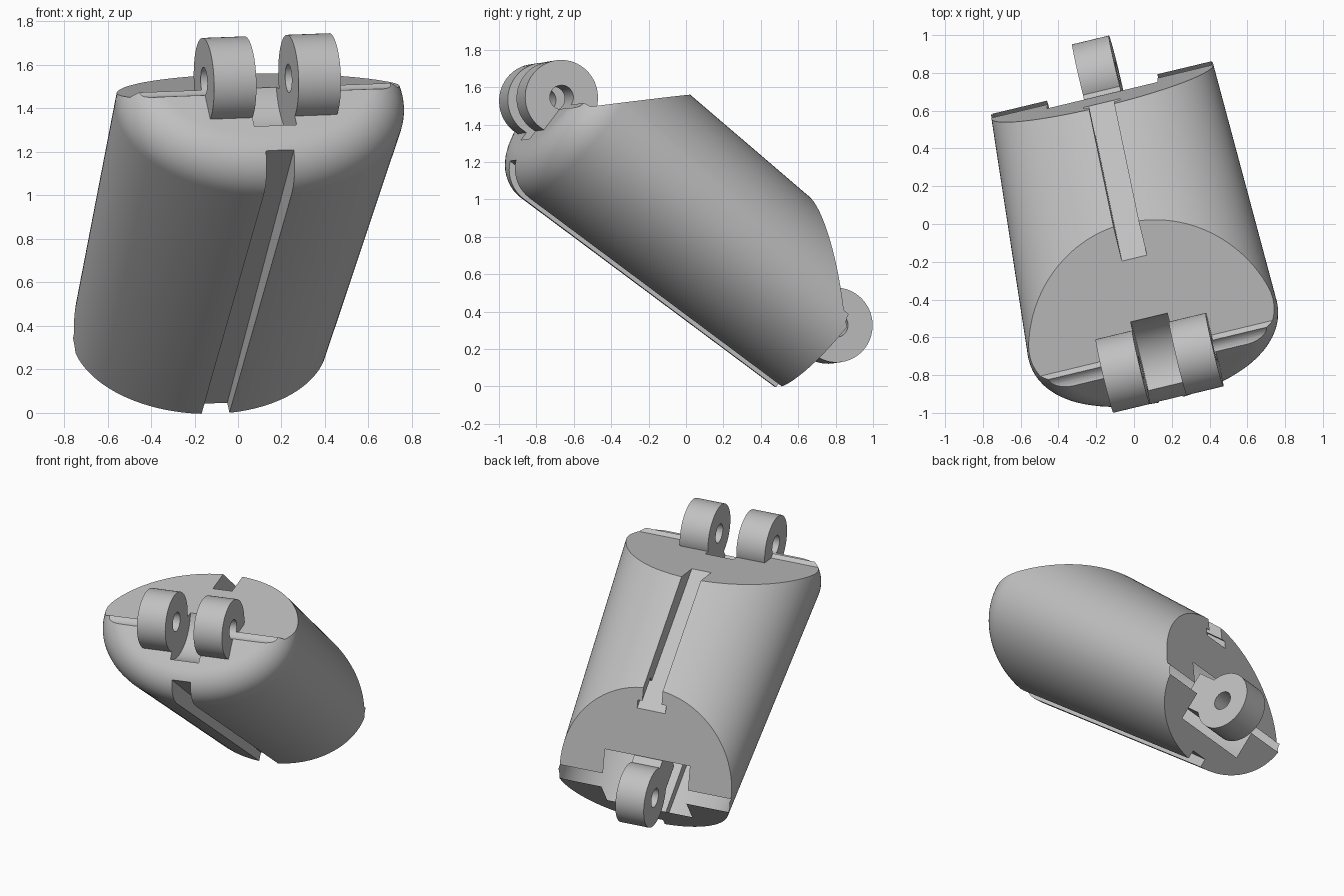
import bpy, bmesh
from math import sin, cos, pi, sqrt, radians
from mathutils import Matrix, Vector

if "Cube" in bpy.data.objects:
    bpy.data.objects.remove(bpy.data.objects["Cube"])

# Local frame: x along the hinge pins, y along the segment, z to its upper side
hinge = Vector((0.135, -0.735, 1.535))
along = Vector((-0.162, 0.771, -0.616)).normalized()
across = Vector((0.972, 0.233, 0.036))
across = (across - along * across.dot(along)).normalized()
up = across.cross(along)
frame = Matrix((across, along, up)).transposed().to_4x4()
frame.translation = hinge

LENGTH = 1.965      # distance between the two hinges
END = 0.03          # gap from hinge to flat end
SHELF = 0.1         # gap from hinge to sloped end
PIN, KNUCKLE, CLEAR = 0.065, 0.2, 0.25

grey = bpy.data.materials.new("plain grey")
grey.use_nodes = True
colour = (0.53, 0.53, 0.53, 1)
grey.diffuse_color = colour
grey.node_tree.nodes["Principled BSDF"].inputs["Base Color"].default_value = colour


def loft(name, rings):
    """Closed solid through a list of point rings."""
    bm = bmesh.new()
    loops = [[bm.verts.new(p) for p in ring] for ring in rings]
    n = len(loops[0])
    for a, b in zip(loops, loops[1:]):
        for i in range(n):
            j = (i + 1) % n
            bm.faces.new((a[i], a[j], b[j], b[i]))
    bm.faces.new(loops[0][::-1])
    bm.faces.new(loops[-1])
    bmesh.ops.recalc_face_normals(bm, faces=bm.faces)
    mesh = bpy.data.meshes.new(name)
    bm.to_mesh(mesh)
    bm.free()
    mesh.materials.append(grey)
    ob = bpy.data.objects.new(name, mesh)
    bpy.context.collection.objects.link(ob)
    ob.matrix_world = frame
    return ob


def prism(name, outline, x0, x1):
    """Side outline of (y, z) points extruded across the segment."""
    return loft(name, [[(x, y, z) for y, z in outline] for x in (x0, x1)])


def circle(y, r, n=64):
    return [(y + r * cos(2 * pi * i / n), r * sin(2 * pi * i / n)) for i in range(n)]


def box(y0, y1, z0, z1):
    return [(y0, z0), (y1, z0), (y1, z1), (y0, z1)]


def activate(ob):
    bpy.ops.object.select_all(action='DESELECT')
    ob.select_set(True)
    bpy.context.view_layer.objects.active = ob


def cut(ob, outline, x0, x1):
    cutter = prism("cutter", outline, x0, x1)
    cutter.hide_render = True
    mod = ob.modifiers.new("cut", 'BOOLEAN')
    mod.operation, mod.solver, mod.object = 'DIFFERENCE', 'EXACT', cutter
    activate(ob)
    bpy.ops.object.modifier_apply(modifier=mod.name)
    bpy.data.objects.remove(cutter)


def finish(ob):
    activate(ob)
    bpy.ops.object.shade_smooth_by_angle(angle=radians(25))


# Tapered elliptical body with one rounded end
def body_ring(y, inset, n=128):
    t = y / LENGTH
    a, b = 0.685 - 0.085 * t - inset, 0.505 - 0.065 * t - inset
    return [(a * cos(2 * pi * i / n), y, b * sin(2 * pi * i / n)) for i in range(n)]


R = 0.2
rings = []
for k in range(13):
    ang = pi / 2 * k / 12
    rings.append(body_ring(END + R * (1 - cos(ang)), R * (1 - sin(ang))))
rings.append(body_ring(LENGTH - END, 0))
body = loft("segment_body", rings)

# Sloped upper ends
far = LENGTH - SHELF
cut(body, [(SHELF, 0), (SHELF + 0.9, 0.9), (-0.5, 0.9), (-0.5, 0)], -1, 1)
cut(body, [(far, 0), (2.5, 0), (2.5, 0.9), (far - 0.9, 0.9)], -1, 1)
# Clearance for the mating knuckles and pin grooves
cut(body, circle(0, CLEAR), -0.1, 0.1)
cut(body, circle(LENGTH, CLEAR), -0.3, 0.3)
for y in (0, LENGTH):
    cut(body, circle(y, PIN, 32), -1, 1)
# Cord channels along upper and lower sides
cut(body, box(-0.2, 2.2, 0.35, 0.7), -0.068, 0.068)
cut(body, box(1.3, 2.2, 0.35, 0.39), -0.1, 0.1)
cut(body, box(-0.2, 2.2, -0.7, -0.38), -0.066, 0.066)
finish(body)

# Hinge knuckles
for name, y, x in (("right_knuckle", 0, -0.2), ("left_knuckle", 0, 0.2),
                   ("end_knuckle", LENGTH, 0)):
    knuckle = prism(name, circle(y, KNUCKLE), x - 0.1, x + 0.1)
    cut(knuckle, circle(y, PIN, 32), x - 0.3, x + 0.3)
    finish(knuckle)

# Web joining the single knuckle to the body
prism("end_knuckle_web", box(LENGTH - 0.32, LENGTH - 0.135, -0.14, 0.1), -0.1, 0.1)
